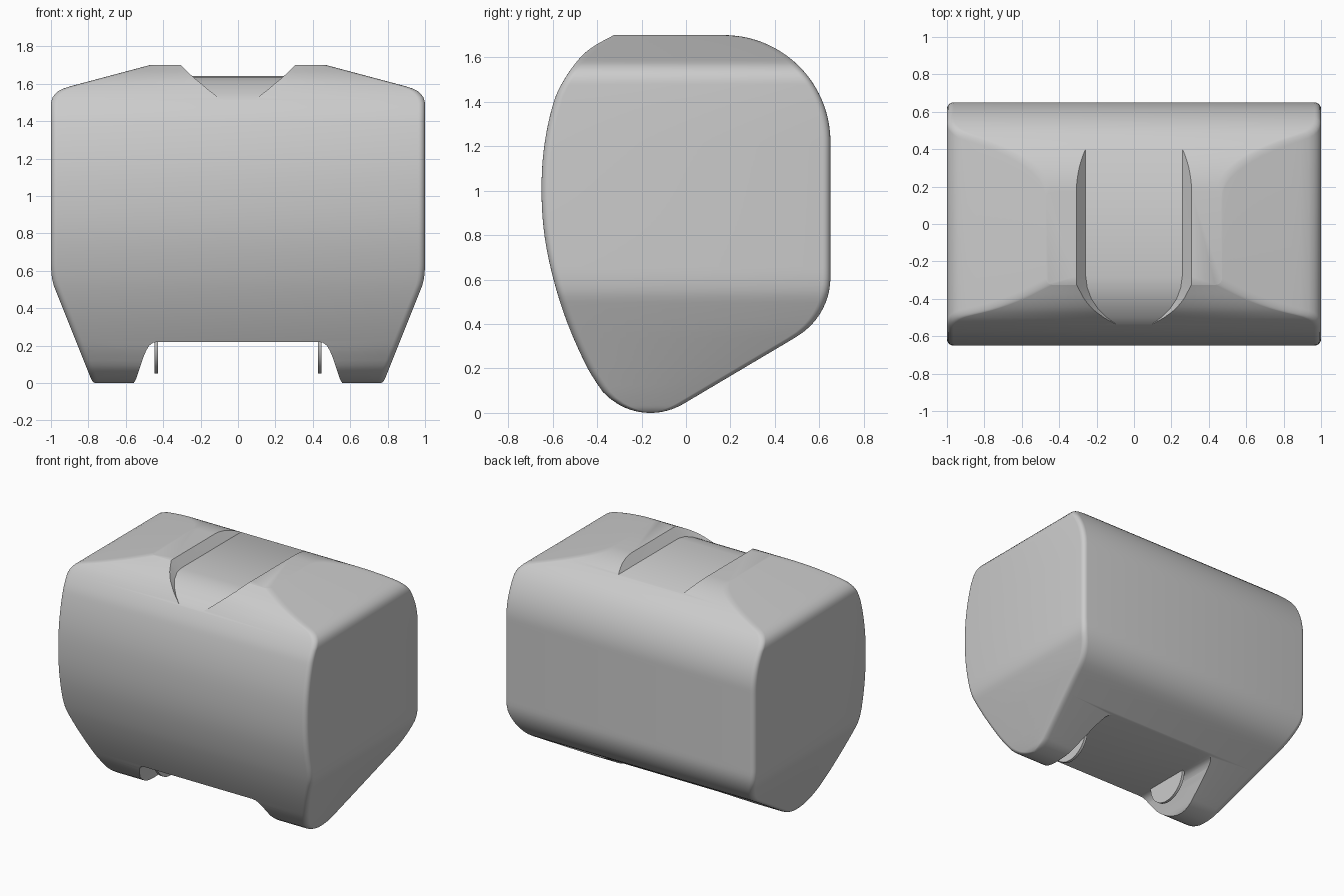
import bpy, bmesh
from math import sin, cos, radians, sqrt, pi

if "Cube" in bpy.data.objects:
    bpy.data.objects.remove(bpy.data.objects["Cube"])


def lerp(table, z):
    for (a, u), (b, v) in zip(table, table[1:]):
        if z <= b:
            return u + (v - u) * (z - a) / (b - a)
    return table[-1][1]


def smooth_lerp(table, z):
    # Hermite interpolation through the control points
    n = len(table)

    def slope(i):
        a, b = table[max(i - 1, 0)], table[min(i + 1, n - 1)]
        return (b[1] - a[1]) / (b[0] - a[0])
    i = 0
    while i < n - 2 and z > table[i + 1][0]:
        i += 1
    (a, u), (b, v) = table[i], table[i + 1]
    h = b - a
    t = (z - a) / h
    return ((2*t**3 - 3*t*t + 1) * u + (t**3 - 2*t*t + t) * h * slope(i)
            + (3*t*t - 2*t**3) * v + (t**3 - t*t) * h * slope(i + 1))


def loft(name, rings):
    bm = bmesh.new()
    vs = [[bm.verts.new(p) for p in r] for r in rings]
    n = len(rings[0])
    for a, b in zip(vs, vs[1:]):
        for i in range(n):
            j = (i + 1) % n
            bm.faces.new((a[i], a[j], b[j], b[i]))
    bm.faces.new(vs[0])
    bm.faces.new(vs[-1])
    bmesh.ops.recalc_face_normals(bm, faces=bm.faces)
    me = bpy.data.meshes.new(name)
    bm.to_mesh(me)
    bm.free()
    ob = bpy.data.objects.new(name, me)
    bpy.context.collection.objects.link(ob)
    return ob


# Body outline as functions of height
FRONT = [(0.1, -.379), (0.2, -.442), (0.4, -.532), (0.6, -.596), (0.8, -.637),
         (1.0, -.65), (1.2, -.638), (1.4, -.595), (1.5, -.548), (1.6, -.475),
         (1.65, -.415), (1.7, -.325)]
HALF = [(0, .765), (.005, .775), (.02, .785), (.52, .985), (.56, .995), (.62, 1),
        (1.5, 1), (1.53, .99), (1.555, .97), (1.57, .945), (1.58, .92), (1.7, .47)]
R = 0.29


def y_front(z):
    if z < 0.1:
        return -0.16 - sqrt(max(R*R - (R - z)**2, 0))
    return smooth_lerp(FRONT, z)


def y_back(z):
    if z < 0.041:
        return -0.16 + sqrt(max(R*R - (R - z)**2, 0))
    if z < 0.344:
        return -0.011 + (z - 0.041) * 0.511 / 0.303
    if z < 0.61:
        return 0.34 + sqrt(0.31**2 - (0.61 - z)**2)
    if z < 1.22:
        return 0.65
    return 0.17 + sqrt(max(0.48**2 - (z - 1.22)**2, 0))


# Body: stacked rounded rectangles
levels = [R * (1 - cos(radians(31 * i / 8))) for i in range(8)]
levels += [0.041 + (1.22 - 0.041) * i / 44 for i in range(44)]
levels += [1.22 + 0.48 * sin(radians(90 * i / 36)) for i in range(37)]
rings = []
for z in levels:
    x, y0, y1 = lerp(HALF, z), y_front(z), y_back(z)
    if y1 - y0 < 0.01:
        y0, y1 = y0 - .005, y1 + .005
    r = min(0.035, (y1 - y0) * 0.4)
    ring = []
    for k, (cx, cy) in enumerate([(x-r, y1-r), (-x+r, y1-r), (-x+r, y0+r), (x-r, y0+r)]):
        for s in range(6):
            a = pi / 2 * (k + s / 5)
            ring.append((cx + r * cos(a), cy + r * sin(a), z))
    rings.append(ring)
body = loft("body", rings)

# Bottom notch cutter
side = [(.62, -.1), (.565, -.01), (.548, .015), (.54, .035), (.505, .14), (.49, .175),
        (.475, .2), (.455, .215), (.43, .22)]
notch = side + [(-x, z) for x, z in reversed(side)]
notch_cutter = loft("notch_cutter", [[(x, y, z) for x, z in notch] for y in (-1, 1)])

# Top groove cutter: floor drops and narrows towards the front
stations = [(0.8, 1.64, .258), (-.28, 1.64, .258), (-.34, 1.633, .25), (-.40, 1.613, .228),
            (-.45, 1.587, .195), (-.50, 1.55, .145), (-.54, 1.515, .09), (-.60, 1.45, .02)]
groove = []
for y, z, w in stations:
    g = w + (1.9 - z) * .05 / .06
    groove.append([(g, y, 1.9), (w, y, z), (-w, y, z), (-g, y, 1.9)])
groove_cutter = loft("groove_cutter", groove)

for cutter in (notch_cutter, groove_cutter):
    m = body.modifiers.new("cut", 'BOOLEAN')
    m.operation, m.solver, m.object = 'DIFFERENCE', 'EXACT', cutter
    bpy.context.view_layer.objects.active = body
    bpy.ops.object.modifier_apply(modifier=m.name)
    bpy.data.objects.remove(cutter)

# Thin round discs inside the notch
discs = []
for s, name in ((-1, "left_disc"), (1, "right_disc")):
    bpy.ops.mesh.primitive_cylinder_add(vertices=48, radius=0.17, depth=0.02,
                                        location=(s * .437, -.16, .22),
                                        rotation=(0, pi / 2, 0))
    bpy.context.object.name = name
    discs.append(bpy.context.object)

for ob in [body] + discs:
    bpy.ops.object.select_all(action='DESELECT')
    ob.select_set(True)
    bpy.context.view_layer.objects.active = ob
    bpy.ops.object.shade_smooth_by_angle(angle=radians(32))
